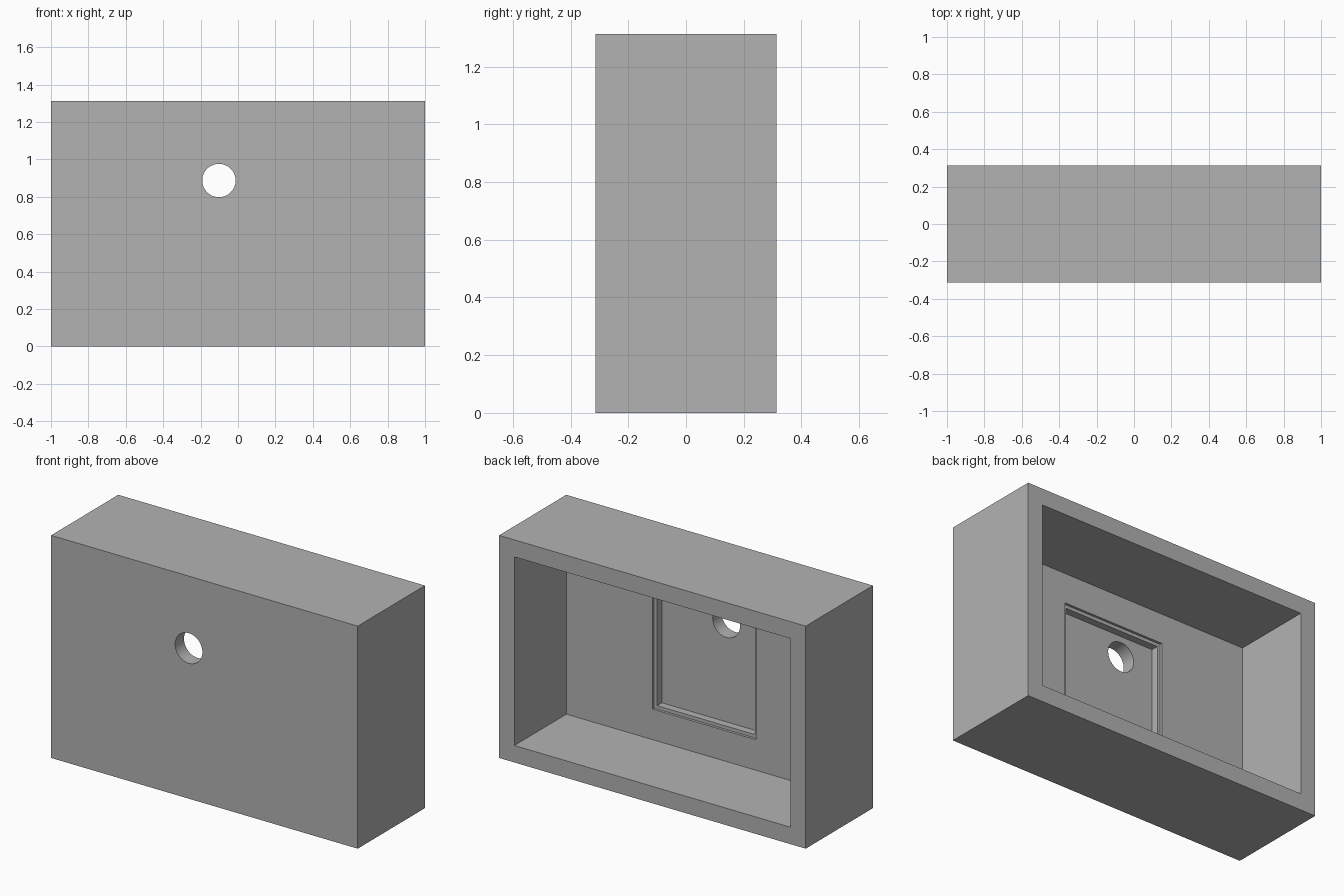
import bpy

if "Cube" in bpy.data.objects:
    bpy.data.objects.remove(bpy.data.objects["Cube"], do_unlink=True)

# Single plain grey
GREY = (0.448, 0.448, 0.448, 1.0)
grey = bpy.data.materials.new("plain_grey")
grey.use_nodes = True
grey.diffuse_color = GREY
grey.node_tree.nodes["Principled BSDF"].inputs["Base Color"].default_value = GREY

WIDTH, DEPTH, HEIGHT = 2.0, 0.626, 1.312
BACK, FRONT = DEPTH / 2, -DEPTH / 2
WALL = 0.1
PANEL = -0.171      # inner face of the front panel
LEDGE = -0.186      # floor of the shallow window step
POCKET = -0.23      # floor of the deep window pocket


def block(name, width, height, y0, y1):
    """Box centred on the case in x and z, running from y0 to y1."""
    bpy.ops.mesh.primitive_cube_add(size=1, location=(0, (y0 + y1) / 2, HEIGHT / 2))
    obj = bpy.context.object
    obj.name = name
    obj.scale = (width, y1 - y0, height)
    bpy.ops.object.transform_apply(location=True, rotation=False, scale=True)
    obj.data.materials.append(grey)
    return obj


def cut(target, cutter):
    """Subtract the cutter from the target, then discard it."""
    mod = target.modifiers.new(cutter.name, "BOOLEAN")
    mod.operation = "DIFFERENCE"
    mod.solver = "EXACT"
    mod.object = cutter
    bpy.context.view_layer.objects.active = target
    bpy.ops.object.modifier_apply(modifier=mod.name)
    bpy.data.objects.remove(cutter, do_unlink=True)


# Case shell, open at the back
case = block("case", WIDTH, HEIGHT, FRONT, BACK)
cut(case, block("cavity", WIDTH - 2 * WALL, HEIGHT - 2 * WALL, PANEL, BACK + 0.1))

# Stepped rectangular recess in the inner face of the front panel
cut(case, block("window_step", 0.676, 0.752, LEDGE, PANEL + 0.1))
cut(case, block("window_pocket", 0.638, 0.712, POCKET, PANEL + 0.1))

# Round hole through the front panel
bpy.ops.mesh.primitive_cylinder_add(vertices=64, radius=0.089, depth=0.3,
                                    location=(-0.102, FRONT, 0.887),
                                    rotation=(1.5708, 0, 0))
hole = bpy.context.object
hole.name = "round_hole"
hole.data.materials.append(grey)
cut(case, hole)

# Smooth hole wall, crisp box edges
bpy.ops.object.select_all(action="DESELECT")
case.select_set(True)
bpy.context.view_layer.objects.active = case
bpy.ops.object.shade_smooth_by_angle(angle=0.5)
